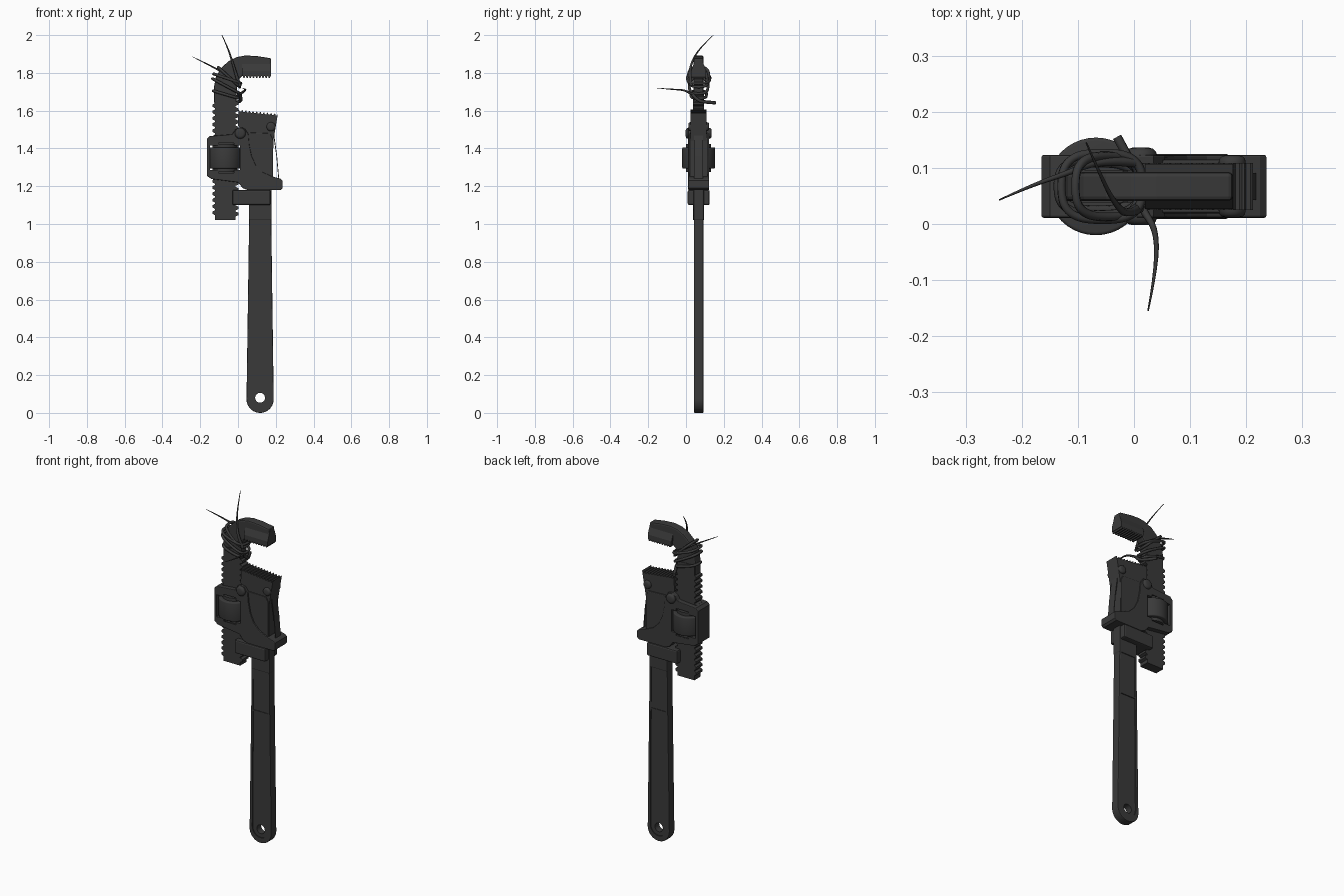
import bpy, bmesh
from math import sin, cos, pi, copysign
from mathutils import Matrix, Vector

if "Cube" in bpy.data.objects:
    bpy.data.objects.remove(bpy.data.objects["Cube"])

MID = 0.067  # depth of the tool's centre plane


def material(name, v):
    m = bpy.data.materials.new(name)
    m.use_nodes = True
    m.diffuse_color = (v, v, v, 1)
    m.node_tree.nodes["Principled BSDF"].inputs["Base Color"].default_value = (v, v, v, 1)
    return m


IRON = material("dark iron", 0.042)


def finish(bm, name, smooth=False):
    bmesh.ops.recalc_face_normals(bm, faces=bm.faces)
    me = bpy.data.meshes.new(name)
    bm.to_mesh(me)
    bm.free()
    me.materials.append(IRON)
    ob = bpy.data.objects.new(name, me)
    bpy.context.collection.objects.link(ob)
    activate(ob)
    if smooth:
        bpy.ops.object.shade_smooth_by_angle(angle=0.6)
    return ob


def activate(ob):
    bpy.ops.object.select_all(action="DESELECT")
    ob.select_set(True)
    bpy.context.view_layer.objects.active = ob


def apply(ob, mod):
    activate(ob)
    bpy.ops.object.modifier_apply(modifier=mod.name)


def prism(name, pts, half, y=MID, bevel=0, top=1):
    """Extrude an (x, z) outline along y; top narrows the highest points."""
    bm = bmesh.new()
    zmax = max(p[1] for p in pts)
    rings = []
    for s in (-1, 1):
        rings.append([bm.verts.new((x, y + s * half * (top if z == zmax else 1), z)) for x, z in pts])
        bm.faces.new(rings[-1])
    for i in range(len(pts)):
        j = (i + 1) % len(pts)
        bm.faces.new((rings[0][i], rings[0][j], rings[1][j], rings[1][i]))
    ob = finish(bm, name)
    if bevel:
        m = ob.modifiers.new("bevel", "BEVEL")
        m.width, m.segments, m.angle_limit = bevel, 2, 0.9
        apply(ob, m)
    return ob


def box(name, x0, x1, z0, z1, half, **kw):
    return prism(name, [(x0, z0), (x1, z0), (x1, z1), (x0, z1)], half, **kw)


def disc(name, x, z, radius, half, axis="Y", n=32, bevel=0, y=MID):
    bm = bmesh.new()
    rot = Matrix.Rotation(pi / 2, 4, "X") if axis == "Y" else Matrix()
    bmesh.ops.create_cone(bm, cap_ends=True, segments=n, radius1=radius, radius2=radius,
                          depth=2 * half, matrix=Matrix.Translation((x, y, z)) @ rot)
    if bevel:
        rims = [e for e in bm.edges if any(len(f.verts) > 4 for f in e.link_faces)]
        bmesh.ops.bevel(bm, geom=rims, offset=bevel, segments=3, affect="EDGES", profile=0.5)
    return finish(bm, name, True)


def cut(ob, cutter):
    m = ob.modifiers.new("cut", "BOOLEAN")
    m.operation, m.solver, m.object = "DIFFERENCE", "EXACT", cutter
    apply(ob, m)
    bpy.data.objects.remove(cutter)


def teeth(p, q, n, height):
    """Flat-topped teeth from p to q, standing out to the right of travel."""
    p, q = Vector(p), Vector(q)
    step = (q - p) / n
    out = Vector((step.y, -step.x)).normalized() * height
    pts = []
    for i in range(n):
        a = p + step * i
        pts += [a, a + step * 0.2 + out, a + step * 0.6 + out, a + step * 0.8]
    return [tuple(v) for v in pts + [q]]


def arc(cx, cz, r, a0, a1, n=12):
    return [(cx + r * cos(a0 + (a1 - a0) * i / n), cz + r * sin(a0 + (a1 - a0) * i / n))
            for i in range(n + 1)]


# Handle: tapered bar, round end, sunk panels on both faces, hanging hole
handle = prism("handle", arc(0.117, 0.072, 0.072, pi, 2 * pi, 20) + [(0.175, 1.1), (0.06, 1.1)],
               0.025, bevel=0.004)
lower = arc(0.117, 0.085, 0.053, pi, 2 * pi) + [(0.167, 0.77), (0.069, 0.77)]
upper = [(0.07, 0.78), (0.166, 0.78)] + arc(0.118, 1.03, 0.047, 0, pi)
for s in (-1, 1):
    for pts, depth in ((lower, 0.005), (upper, 0.003)):
        cut(handle, prism("panel_cutter", pts, 0.01, y=MID + s * (0.035 - depth)))
cut(handle, disc("hole_cutter", 0.117, 0.08, 0.026, 0.1))

# Neck and collar between handle and housing
box("handle_neck", 0.057, 0.178, 1.02, 1.2, 0.027, bevel=0.006)
box("collar", -0.03, 0.172, 1.1, 1.18, 0.058, bevel=0.008)

# Housing: boxy left side, sweeping down to a heel on the right
housing = prism("housing", [
    (-0.165, 1.255), (-0.14, 1.238), (0.0, 1.22), (0.025, 1.19), (0.05, 1.18), (0.225, 1.18),
    (0.236, 1.19), (0.236, 1.23), (0.225, 1.24), (0.18, 1.252), (0.13, 1.275), (0.095, 1.31),
    (0.072, 1.36), (0.06, 1.42), (0.055, 1.475), (0.035, 1.508), (0.01, 1.512), (-0.015, 1.5),
    (-0.03, 1.475), (-0.15, 1.465), (-0.165, 1.45)], 0.056, bevel=0.004)
cut(housing, box("window_cutter", -0.148, 0.01, 1.285, 1.415, 0.2))
cut(housing, box("slot_cutter", -0.102, -0.022, 1.27, 1.43, 0.2))

# Adjusting nut with ribs round its rim
nut = disc("adjusting_nut", -0.068, 1.35, 0.087, 0.056, axis="Z", n=40, bevel=0.006)
disc("nut_hub", -0.068, 1.35, 0.066, 0.074, axis="Z")

# Heel jaw with toothed top
prism("heel_jaw", [(0.185, 1.24), (0.187, 1.44), (0.212, 1.588)]
      + teeth((0.212, 1.583), (0.002, 1.605), 11, -0.009)[1:]
      + [(0.0, 1.52), (0.03, 1.49), (0.04, 1.24)], 0.042)
prism("heel_cheek", [(0.05, 1.27), (0.183, 1.24), (0.184, 1.45), (0.17, 1.48), (0.05, 1.485)],
      0.048, bevel=0.004)

# Leaf spring behind the heel jaw
prism("leaf_spring", [(0.214, 1.235), (0.218, 1.235), (0.207, 1.36), (0.192, 1.47), (0.187, 1.47),
                      (0.203, 1.36)], 0.024)

# Domed bolts on both faces
disc("housing_bolt", 0.012, 1.48, 0.029, 0.069, bevel=0.014)
disc("jaw_bolt", 0.175, 1.515, 0.024, 0.055, bevel=0.011)

# Toothed shank of the hook jaw
prism("hook_shank", [(-0.122, 1.02), (-0.012, 1.02)]
      + teeth((-0.012, 1.04), (-0.012, 1.69), 20, 0.014)
      + [(-0.02, 1.7), (-0.122, 1.7)]
      + teeth((-0.122, 1.64), (-0.122, 1.04), 18, 0.012), 0.029)

# Curved hook, with a wide toothed jaw under its tip
prism("hook", [(-0.128, 1.64), (-0.128, 1.72), (-0.118, 1.775), (-0.09, 1.825), (-0.05, 1.862),
               (-0.005, 1.884), (0.04, 1.892), (0.1, 1.889), (0.176, 1.877), (0.176, 1.79),
               (0.06, 1.79), (0.025, 1.785), (0.005, 1.765), (-0.005, 1.72), (-0.01, 1.64)],
      0.026, bevel=0.008)
prism("hook_jaw_teeth", teeth((0.025, 1.783), (0.176, 1.783), 9, 0.009)
      + [(0.176, 1.81), (0.025, 1.81)], 0.04)
box("hook_jaw_flank", 0.02, 0.176, 1.81, 1.87, 0.04, top=0.45)


# Binding wire: tilted loops round the hook and loose tapered ends
def wire(name, pts, radius=0.008, closed=False, taper=False):
    cu = bpy.data.curves.new(name, "CURVE")
    cu.dimensions, cu.bevel_depth, cu.bevel_resolution, cu.use_fill_caps = "3D", radius, 1, True
    sp = cu.splines.new("NURBS")
    sp.points.add(len(pts) - 1)
    for i, (p, co) in enumerate(zip(sp.points, pts)):
        p.co = (*co, 1)
        p.radius = 1 - 0.85 * i / (len(pts) - 1) if taper else 1
    sp.use_cyclic_u, sp.use_endpoint_u, sp.order_u, sp.resolution_u = closed, not closed, 3, 4
    cu.materials.append(IRON)
    ob = bpy.data.objects.new(name, cu)
    bpy.context.collection.objects.link(ob)
    activate(ob)
    bpy.ops.object.convert(target="MESH")
    bpy.ops.object.shade_smooth()


def power(v):
    return copysign(abs(v) ** 0.7, v)


loops = [(-0.132, 1.705, 0.004, 1.665, 0.042), (-0.136, 1.77, 0.012, 1.69, 0.05),
         (-0.13, 1.795, 0.016, 1.745, 0.06), (-0.105, 1.83, 0.01, 1.725, 0.055)]
for i, (x0, z0, x1, z1, half) in enumerate(loops):
    ring = []
    for k in range(20):
        a = 2 * pi * k / 20
        t = 0.5 + 0.5 * power(cos(a))
        ring.append((x0 + (x1 - x0) * t, MID + half * power(sin(a)), z0 + (z1 - z0) * t))
    wire("wire_loop_%d" % (i + 1), ring, closed=True)

wire("wire_end_left", [(0.0, 0.11, 1.75), (-0.06, 0.115, 1.79), (-0.12, 0.09, 1.825),
                       (-0.18, 0.07, 1.855), (-0.24, 0.043, 1.885)], 0.009, taper=True)
wire("wire_end_top", [(0.01, 0.03, 1.73), (-0.01, 0.016, 1.79), (-0.03, 0.03, 1.86),
                      (-0.055, 0.075, 1.935), (-0.085, 0.145, 2.0)], 0.01, taper=True)
wire("wire_end_front", [(0.0, 0.06, 1.68), (0.015, 0.025, 1.69), (0.04, -0.01, 1.71),
                        (0.04, -0.08, 1.713), (0.025, -0.155, 1.72)], 0.009, taper=True)
wire("wire_end_back", [(0.01, 0.03, 1.69), (0.02, 0.06, 1.655), (0.0, 0.1, 1.645),
                       (-0.03, 0.155, 1.642)], 0.009)
